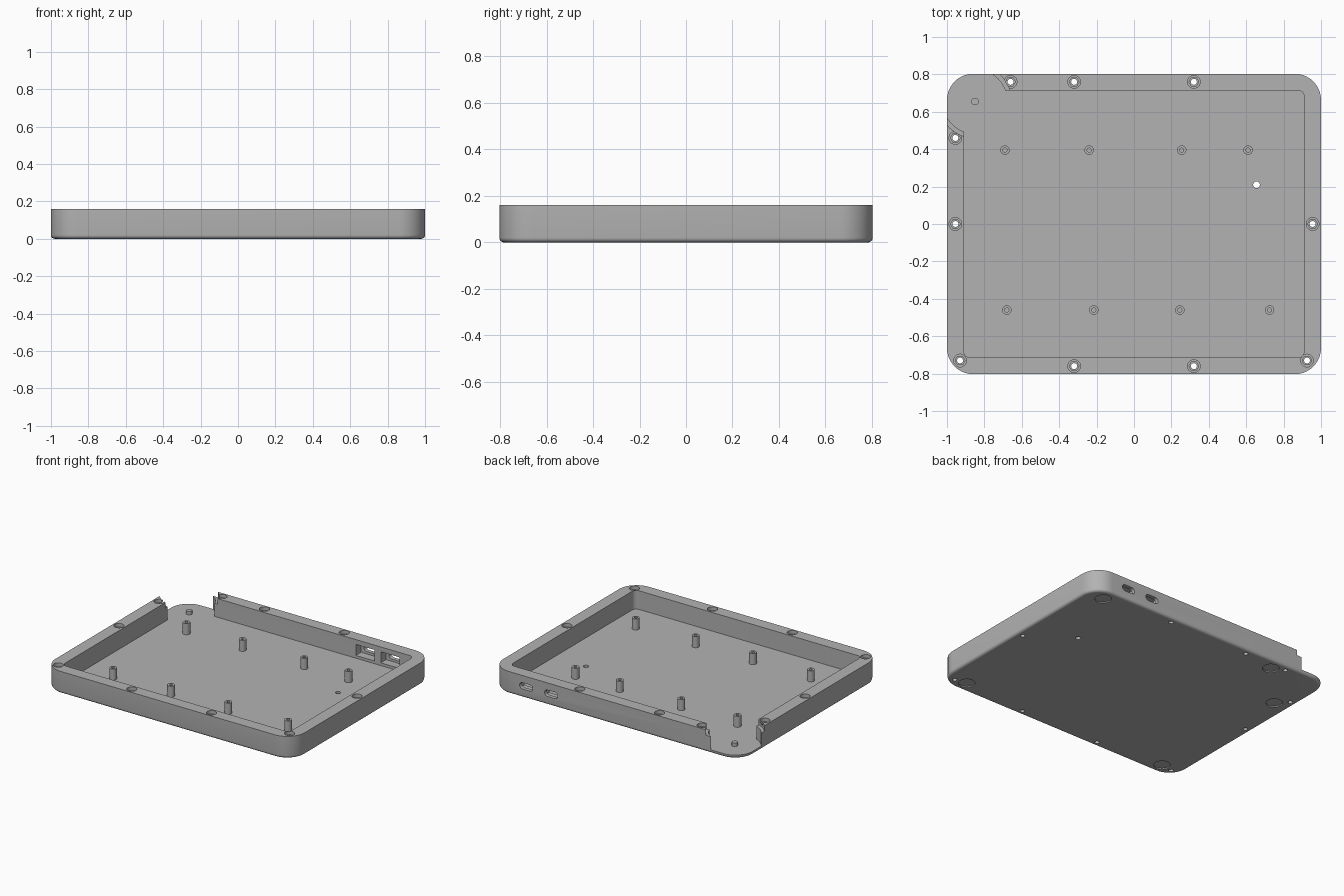
import bpy, bmesh, math
from mathutils import Matrix, Vector

default = bpy.data.objects.get("Cube")
if default:
    bpy.data.objects.remove(default, do_unlink=True)

H, FLOOR = 0.16, 0.025
grey = bpy.data.materials.new("mid grey plastic")
grey.use_nodes = True
grey.diffuse_color = (0.45, 0.45, 0.45, 1)
grey.node_tree.nodes["Principled BSDF"].inputs["Base Color"].default_value = grey.diffuse_color


def rounded(w, d, r, seg=10):
    """Rounded rectangle outline, half sizes w and d."""
    pts = []
    for q, (sx, sy) in enumerate(((1, 1), (-1, 1), (-1, -1), (1, -1))):
        for i in range(seg + 1):
            a = math.pi / 2 * (q + i / seg)
            pts.append((sx * (w - r) + r * math.cos(a), sy * (d - r) + r * math.sin(a)))
    return pts


def ring(r, n=32):
    return [(r * math.cos(math.tau * i / n), r * math.sin(math.tau * i / n)) for i in range(n)]


def loft(bm, layers, matrix=Matrix()):
    """Closed solid through (outline, z) layers."""
    rows = [[bm.verts.new(matrix @ Vector((x, y, z))) for x, y in pts] for pts, z in layers]
    n = len(rows[0])
    for a, b in zip(rows, rows[1:]):
        for i in range(n):
            j = (i + 1) % n
            bm.faces.new((a[i], a[j], b[j], b[i]))
    bm.faces.new(rows[0][::-1])
    bm.faces.new(rows[-1])


def make(name, solids):
    bm = bmesh.new()
    for layers, matrix in solids:
        loft(bm, layers, matrix)
    bmesh.ops.remove_doubles(bm, verts=bm.verts, dist=1e-6)
    bmesh.ops.recalc_face_normals(bm, faces=bm.faces)
    mesh = bpy.data.meshes.new(name)
    bm.to_mesh(mesh)
    bm.free()
    mesh.materials.append(grey)
    ob = bpy.data.objects.new(name, mesh)
    bpy.context.collection.objects.link(ob)
    return ob


def at(spots):
    return [Matrix.Translation((x, y, 0)) for x, y in spots]


def prisms(pts, z0, z1, places):
    return [([(pts, z0), (pts, z1)], m) for m in places]


# Outer shell with a rounded lower edge
FILLET = 0.02
layers = []
for i in range(6):
    a = math.pi / 2 * i / 5
    inset = FILLET * (1 - math.sin(a))
    layers.append((rounded(1 - inset, 0.803 - inset, 0.14 - inset), FILLET * (1 - math.cos(a))))
layers.append((rounded(1, 0.803, 0.14), H))
tray = make("tray", [(layers, Matrix())])

# Places of the repeated features
screws = at([(-0.66, 0.76), (-0.32, 0.76), (0.32, 0.76), (-0.955, 0.46), (-0.955, 0),
             (0.955, 0), (-0.93, -0.73), (0.925, -0.73), (-0.32, -0.76), (0.32, -0.76)])
feet = at([(0.86, 0.71), (0.835, -0.715), (-0.84, -0.715), (-0.57, 0.72), (-0.88, 0.385)])
corner = at([(-0.85, 0.655)])
ports = [Matrix.Translation((x, 0, 0.085)) @ Matrix.Rotation(math.pi / 2, 4, "X")
         for x in (0.52, 0.72)]

# Cavity, open corner, screw holes, foot recesses and ports
cuts = {
    "cavity": prisms(rounded(0.91, 0.715, 0.035), FLOOR, 0.3, at([(0, 0)])),
    "corner_opening": prisms(ring(0.172, 64), FLOOR, 0.3, corner),
    "corner_step": prisms(ring(0.195, 64), 0.12, 0.3, corner),
    "screw_counterbore": prisms(ring(0.034), 0.135, 0.3, screws),
    "nut_pocket": prisms(ring(0.026, 6), 0.08, 0.3, screws),
    "screw_hole": prisms(ring(0.016, 20), -0.1, 0.3, screws),
    "foot_recess": prisms(ring(0.055), -0.1, 0.008, feet),
    "reset_hole": prisms(ring(0.018, 20), -0.1, 0.1, at([(0.655, 0.21)])),
    "port_pocket": prisms(rounded(0.075, 0.04, 0.004, 2), -0.775, -0.69, ports),
    "port_slot": prisms(rounded(0.052, 0.023, 0.022), -0.9, -0.69, ports),
}
cutters = []
for name, solids in cuts.items():
    cutter = make(name + "_cutter", solids)
    cutter.hide_render = True
    mod = tray.modifiers.new(name, "BOOLEAN")
    mod.operation, mod.solver, mod.object = "DIFFERENCE", "EXACT", cutter
    cutters.append(cutter)
bpy.context.view_layer.update()
graph = bpy.context.evaluated_depsgraph_get()
mesh = bpy.data.meshes.new_from_object(tray.evaluated_get(graph))
tray.modifiers.clear()
tray.data = mesh
for cutter in cutters:
    bpy.data.objects.remove(cutter, do_unlink=True)

# Board standoffs with blind screw holes
spots = [(x, 0.395) for x in (-0.69, -0.24, 0.255, 0.61)]
spots += [(x, -0.46) for x in (-0.68, -0.215, 0.245, 0.725)]
post = [(ring(0.025), FLOOR - 0.005), (ring(0.025), 0.105), (ring(0.011), 0.105), (ring(0.011), 0.05)]
standoffs = make("standoffs", [(post, m) for m in at(spots)])

# Small locating peg in the open corner
peg = make("corner_peg", prisms(ring(0.02), FLOOR - 0.005, 0.05, corner))

for ob in (tray, standoffs, peg):
    bpy.ops.object.select_all(action="DESELECT")
    ob.select_set(True)
    bpy.context.view_layer.objects.active = ob
    bpy.ops.object.shade_smooth_by_angle(angle=math.radians(30))
